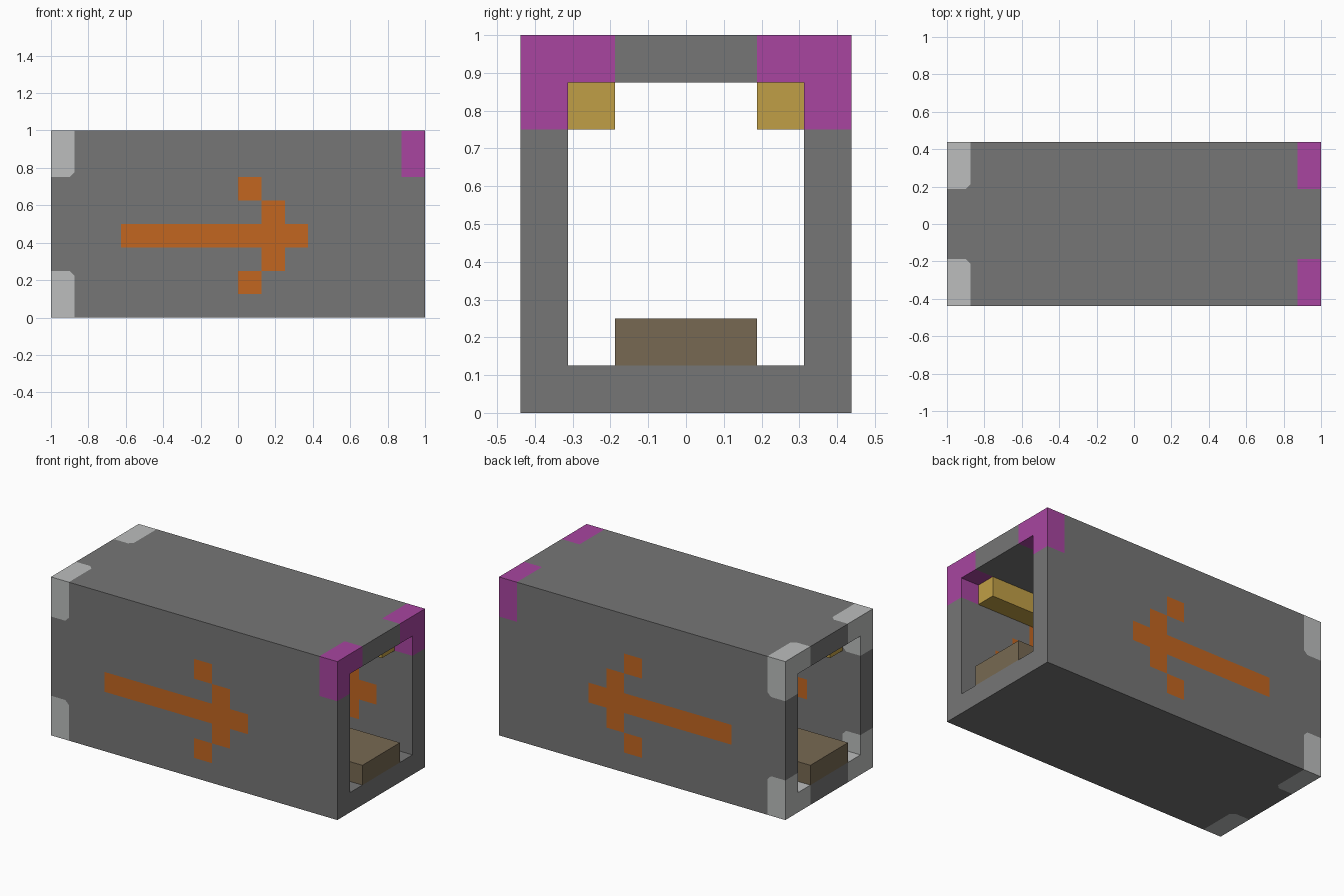
import bpy
import bmesh
from mathutils import Vector

cube = bpy.data.objects.get("Cube")
if cube:
    bpy.data.objects.remove(cube, do_unlink=True)


def material(name, rgb):
    # sRGB bytes to linear colour
    col = [((c / 255 + 0.055) / 1.055) ** 2.4 for c in rgb] + [1.0]
    m = bpy.data.materials.new(name)
    m.use_nodes = True
    m.diffuse_color = col
    bsdf = m.node_tree.nodes["Principled BSDF"]
    bsdf.inputs["Base Color"].default_value = col
    bsdf.inputs["Roughness"].default_value = 0.8
    return m


GREY = material("grey_casing", (118, 118, 118))
SILVER = material("silver_corner", (188, 190, 189))
MAGENTA = material("magenta_corner", (168, 69, 160))
ORANGE = material("orange_arrow", (194, 102, 32))
BROWN = material("brown_track", (119, 105, 82))
YELLOW = material("yellow_rail", (192, 159, 70))

CELL = 0.125
HALF_W, INNER_W, LANE = 0.4375, 0.3125, 0.1875


def finish(bm, name, mats):
    bmesh.ops.recalc_face_normals(bm, faces=bm.faces)
    me = bpy.data.meshes.new(name)
    bm.to_mesh(me)
    bm.free()
    for m in mats:
        me.materials.append(m)
    ob = bpy.data.objects.new(name, me)
    bpy.context.collection.objects.link(ob)
    return ob


def box(name, lo, hi, mat):
    bm = bmesh.new()
    bmesh.ops.create_cube(bm, size=1)
    lo, hi = Vector(lo), Vector(hi)
    bmesh.ops.scale(bm, vec=hi - lo, verts=bm.verts)
    bmesh.ops.translate(bm, vec=(lo + hi) / 2, verts=bm.verts)
    return finish(bm, name, [mat])


def cut(bm, point, normal, faces=None):
    faces = list(bm.faces) if faces is None else faces
    edges = {e for f in faces for e in f.edges}
    verts = {v for f in faces for v in f.verts}
    bmesh.ops.bisect_plane(bm, geom=[*verts, *edges, *faces],
                           plane_co=point, plane_no=normal, dist=1e-5)


def in_arrow(x, z, tip):
    # stepped arrow pointing to +x
    back, h = tip - x, abs(z - 0.4375)
    shaft = h < CELL / 2 and x > -0.625 and back > 0
    head = CELL < back < 2 * CELL and h < 1.5 * CELL
    barb = 2 * CELL < back < 3 * CELL and 1.5 * CELL < h < 2.5 * CELL
    return shaft or head or barb


def casing_colour(f):
    c = f.calc_center_median()
    depth = min(abs(c.z - 0.5) - 0.25, abs(c.y) - LANE)
    near_end = -0.875 - c.x
    if depth > 0 and near_end > 0 and depth + near_end > 0.025:
        return 1
    if c.x > 0.875 and c.z > 0.75 and depth > 0:
        return 2
    if abs(f.normal.y) > 0.9:
        tip = 0.375 if abs(c.y) > 0.4 else 0.75
        if in_arrow(c.x, c.z, tip):
            return 3
    return 0


# Casing: rectangular frame extruded along x
bm = bmesh.new()
outer, inner = [
    [bm.verts.new((-1, sy * w, 0.5 + sz * h))
     for sy, sz in ((-1, -1), (1, -1), (1, 1), (-1, 1))]
    for w, h in ((HALF_W, 0.5), (INNER_W, 0.375))]
for i in range(4):
    j = (i + 1) % 4
    bm.faces.new((outer[i], outer[j], inner[j], inner[i]))
ext = bmesh.ops.extrude_face_region(bm, geom=list(bm.faces), use_keep_orig=True)
bmesh.ops.translate(bm, vec=(2, 0, 0),
                    verts=[g for g in ext["geom"] if isinstance(g, bmesh.types.BMVert)])

# Cut the surface into the cells of the painted pattern
for i in range(1, 16):
    cut(bm, (-1 + i * CELL, 0, 0), (1, 0, 0))
for i in range(1, 8):
    cut(bm, (0, 0, i * CELL), (0, 0, 1))
for s in (-1, 1):
    cut(bm, (0, s * LANE, 0), (0, 1, 0))

# Clipped tips on the silver corner patches
bmesh.ops.recalc_face_normals(bm, faces=bm.faces)
bm.normal_update()
for s in (-1, 1):
    ends = [f for f in bm.faces if f.calc_center_median().x < -0.875]
    sides = [f for f in ends if abs(f.normal.y) > 0.9
             and s * (f.calc_center_median().z - 0.5) > 0.25]
    cut(bm, (-0.9, 0, 0.5 + s * 0.25), (-1, 0, s), sides)
    ends = [f for f in bm.faces if f.calc_center_median().x < -0.875]
    flats = [f for f in ends if abs(f.normal.z) > 0.9
             and s * f.calc_center_median().y > LANE]
    cut(bm, (-0.9, s * LANE, 0), (-1, s, 0), flats)

bm.normal_update()
for f in bm.faces:
    f.material_index = casing_colour(f)
finish(bm, "casing", [GREY, SILVER, MAGENTA, ORANGE])

# Track on the floor and a rail in each upper corner
box("floor_track", (-1, -LANE, 0.125), (1, LANE, 0.25), BROWN)
box("left_rail", (-0.875, LANE, 0.75), (0.875, INNER_W, 0.875), YELLOW)
box("right_rail", (-0.875, -INNER_W, 0.75), (0.875, -LANE, 0.875), YELLOW)
